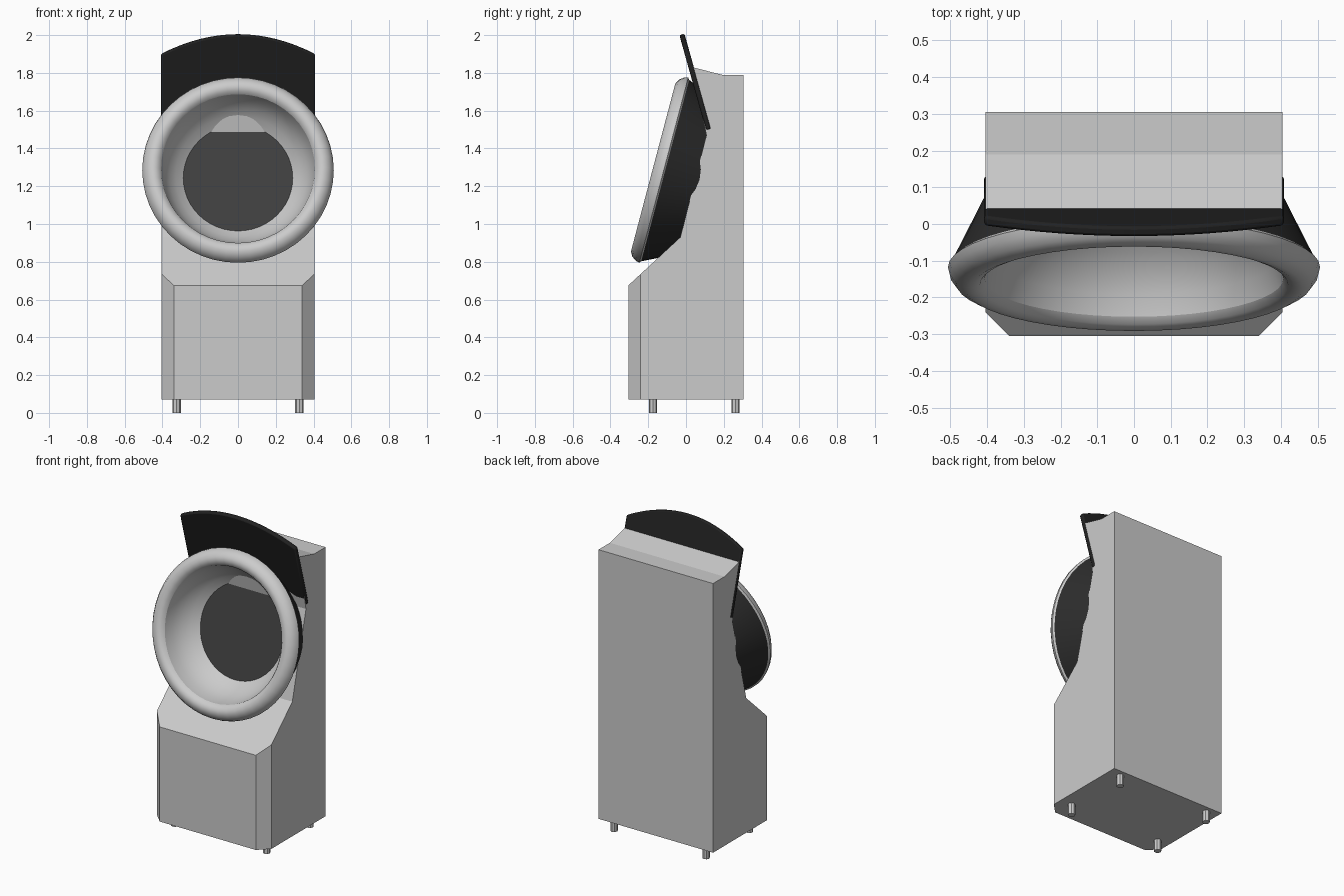
import bpy, bmesh, math
from mathutils import Matrix, Vector

if "Cube" in bpy.data.objects:
    bpy.data.objects.remove(bpy.data.objects["Cube"])


def mat(name, v):
    m = bpy.data.materials.new(name)
    m.diffuse_color = (v, v, v, 1)
    m.use_nodes = True
    m.node_tree.nodes["Principled BSDF"].inputs["Base Color"].default_value = m.diffuse_color
    return m


def add(name, bm, material=None, smooth=None):
    bmesh.ops.recalc_face_normals(bm, faces=bm.faces)
    me = bpy.data.meshes.new(name)
    bm.to_mesh(me)
    bm.free()
    ob = bpy.data.objects.new(name, me)
    bpy.context.collection.objects.link(ob)
    if material:
        me.materials.append(material)
    if smooth:
        bpy.ops.object.select_all(action='DESELECT')
        ob.select_set(True)
        bpy.context.view_layer.objects.active = ob
        bpy.ops.object.shade_smooth_by_angle(angle=math.radians(smooth))
    return ob


def prism(points, offset):
    """Extrude a closed polygon by an offset vector."""
    bm = bmesh.new()
    f = bm.faces.new([bm.verts.new(p) for p in points])
    ext = bmesh.ops.extrude_face_region(bm, geom=[f])['geom']
    bmesh.ops.translate(bm, vec=offset,
                        verts=[g for g in ext if isinstance(g, bmesh.types.BMVert)])
    return bm


# All round parts share one tilted axis
TILT = Matrix.Translation((0, -0.11, 1.283)) @ Matrix.Rotation(math.radians(75.2), 4, 'X')


def lathe(name, profile, material=None, smooth=40, steps=48):
    bm = bmesh.new()
    vs = [bm.verts.new((r, 0, d)) for r, d in profile]
    es = [bm.edges.new(p) for p in zip(vs, vs[1:])]
    bmesh.ops.spin(bm, geom=vs + es, axis=(0, 0, 1), cent=(0, 0, 0),
                   angle=2 * math.pi, steps=steps)
    bmesh.ops.remove_doubles(bm, verts=bm.verts, dist=0.0001)
    bm.transform(TILT)
    return add(name, bm, material, smooth)


black = mat("black", 0.015)
dark = mat("dark_grey", 0.025)
floor_grey = mat("floor_grey", 0.05)

# Cabinet: side profile extruded, front corners chamfered
W = 0.405
side = [(-0.305, 0.07), (-0.305, 0.675), (-0.03, 0.93), (0.108, 1.47),
        (0.035, 1.83), (0.19, 1.79), (0.305, 1.79), (0.305, 0.07)]
bm = prism([(-W, y, z) for y, z in side], (2 * W, 0, 0))
for s in (-1, 1):
    cut = bmesh.ops.bisect_plane(bm, geom=bm.verts[:] + bm.edges[:] + bm.faces[:],
                                 plane_co=(s * 0.34, -0.305, 0), plane_no=(s, -1, 0),
                                 clear_outer=True)['geom_cut']
    bmesh.ops.holes_fill(bm, edges=[e for e in cut if isinstance(e, bmesh.types.BMEdge)])
add("cabinet", bm)

# Feet
for i, x in enumerate((-0.325, 0.325)):
    for j, y in enumerate((-0.175, 0.262)):
        bm = bmesh.new()
        bmesh.ops.create_cone(bm, cap_ends=True, segments=8, radius1=0.022, radius2=0.022,
                              depth=0.08, matrix=Matrix.Translation((x, y, 0.04)))
        add(f"foot_{i}{j}", bm)

# Drum: dark outer cone, rounded rim, bowl and floor
lathe("drum_cone", [(0.497, 0.0), (0.36, -0.28), (0, -0.28)], dark)
lathe("drum_rim", [(0.497, 0.0), (0.507, 0.008), (0.502, 0.028), (0.485, 0.052), (0.46, 0.066),
                   (0.44, 0.066), (0.42, 0.058), (0.407, 0.04)], smooth=50)
lathe("drum_bowl", [(0.407, 0.04), (0.393, -0.02), (0.365, -0.075),
                    (0.33, -0.12), (0.29, -0.155)])
lathe("drum_floor", [(0.29, -0.155), (0, -0.155)], floor_grey)


# Leaning header panel with an arched top
def lean(x, z):
    return Vector((x, -0.035 + (2 - z) * 0.28, z))


N = 16
xs = [0.408 * (2 * i / N - 1) for i in range(N + 1)]
top = [lean(x, 2.0 - 0.105 * (x / 0.408) ** 2) for x in xs]
low = [lean(x, 1.495 + 0.13 * (1 - (x / 0.408) ** 2)) for x in reversed(xs)]
header = add("header_panel", prism(top + low, (0, 0.027, 0.007)), black, 40)
bev = header.modifiers.new("Bevel", 'BEVEL')
bev.width, bev.segments = 0.008, 2
